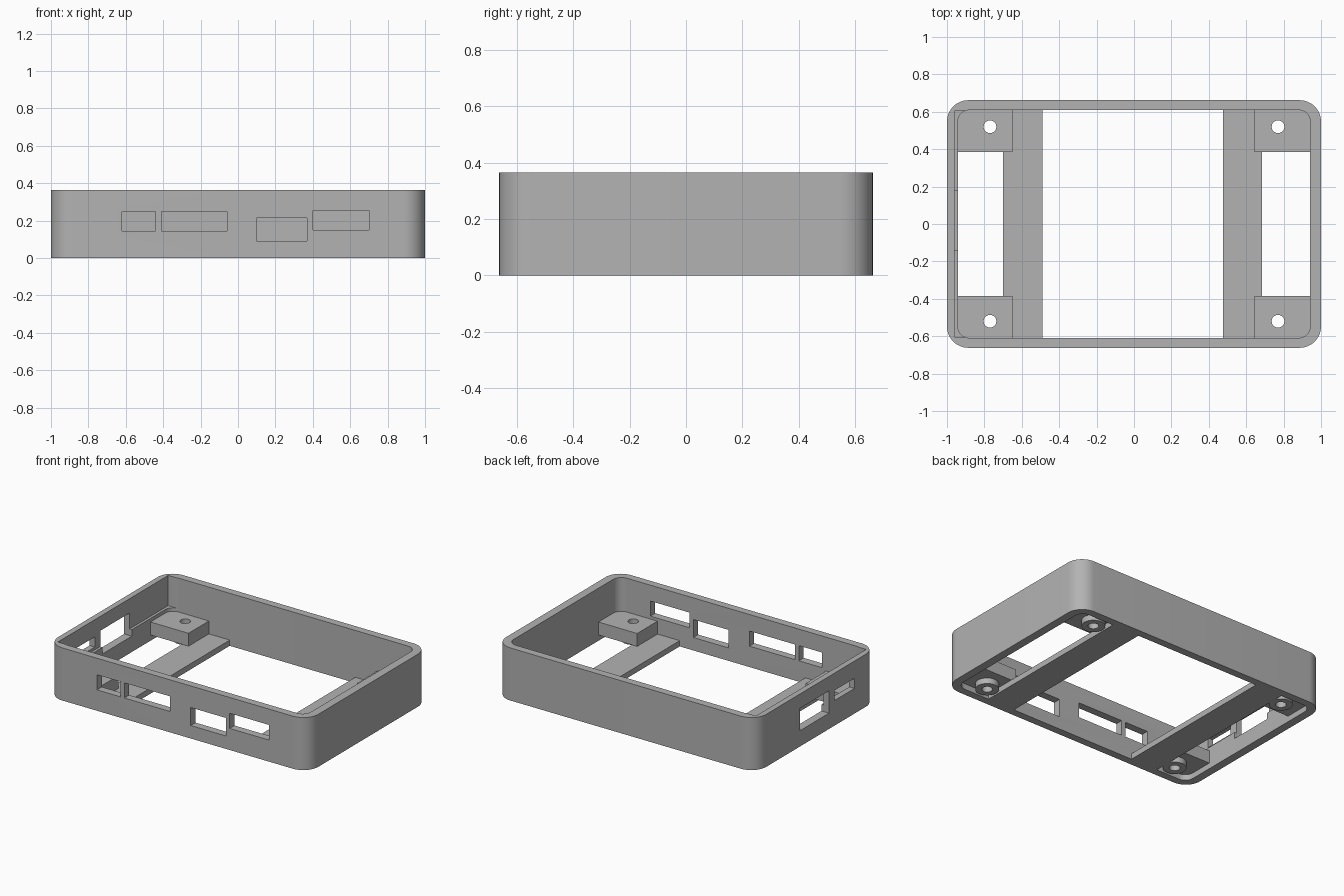
import bpy, bmesh
from math import cos, sin, pi

if "Cube" in bpy.data.objects:
    bpy.data.objects.remove(bpy.data.objects["Cube"])

HEIGHT, FLOOR, POST_TOP = 0.365, 0.04, 0.13

grey = bpy.data.materials.new("grey plastic")
grey.use_nodes = True
colour = (0.45, 0.45, 0.45, 1)
grey.diffuse_color = colour
grey.node_tree.nodes["Principled BSDF"].inputs["Base Color"].default_value = colour


def prism(name, points, z0, z1):
    """Extrude a flat outline from z0 to z1."""
    bm = bmesh.new()
    face = bm.faces.new([bm.verts.new((x, y, z0)) for x, y in points])
    new = bmesh.ops.extrude_face_region(bm, geom=[face])["geom"]
    verts = [v for v in new if isinstance(v, bmesh.types.BMVert)]
    bmesh.ops.translate(bm, verts=verts, vec=(0, 0, z1 - z0))
    bmesh.ops.recalc_face_normals(bm, faces=bm.faces)
    mesh = bpy.data.meshes.new(name)
    bm.to_mesh(mesh)
    bm.free()
    mesh.materials.append(grey)
    obj = bpy.data.objects.new(name, mesh)
    bpy.context.collection.objects.link(obj)
    return obj


def box(name, x0, x1, y0, y1, z0, z1):
    return prism(name, [(x0, y0), (x1, y0), (x1, y1), (x0, y1)], z0, z1)


def rounded(hx, hy, r, steps=12):
    """Rounded rectangle outline."""
    pts = []
    for q, (sx, sy) in enumerate([(1, 1), (-1, 1), (-1, -1), (1, -1)]):
        for i in range(steps + 1):
            a = (q + i / steps) * pi / 2
            pts.append((sx * (hx - r) + r * cos(a), sy * (hy - r) + r * sin(a)))
    return pts


def circle(cx, cy, r, n=32):
    return [(cx + r * cos(2 * pi * i / n), cy + r * sin(2 * pi * i / n)) for i in range(n)]


def combine(obj, other, operation="DIFFERENCE"):
    """Apply a boolean and discard the second object."""
    mod = obj.modifiers.new("boolean", "BOOLEAN")
    mod.operation, mod.solver, mod.object = operation, "EXACT", other
    bpy.ops.object.select_all(action="DESELECT")
    bpy.context.view_layer.objects.active = obj
    obj.select_set(True)
    bpy.ops.object.modifier_apply(modifier=mod.name)
    bpy.data.objects.remove(other)


def smooth(obj):
    bpy.ops.object.select_all(action="DESELECT")
    bpy.context.view_layer.objects.active = obj
    obj.select_set(True)
    bpy.ops.object.shade_smooth_by_angle(angle=0.5)


# Outer wall ring
wall = prism("case_wall", rounded(1, 0.662, 0.115), 0, HEIGHT)
combine(wall, prism("cavity", rounded(0.942, 0.609, 0.062), -0.1, HEIGHT + 0.1))

# Shallow recess along the inside of the right wall, above the board ledge
combine(wall, box("recess", -0.96, -0.85, -0.605, 0.605, 0.155, HEIGHT + 0.1))

# Front port openings: x0, x1, z0, z1
for x0, x1, z0, z1 in [(-0.62, -0.44, 0.145, 0.25), (-0.41, -0.06, 0.145, 0.25),
                       (0.10, 0.37, 0.09, 0.215), (0.40, 0.70, 0.15, 0.255)]:
    combine(wall, box("front_port", x0, x1, -0.8, -0.55, z0, z1))

# Right side port openings: y0, y1, z0, z1
for y0, y1, z0, z1 in [(-0.14, 0.18, 0.11, 0.265), (-0.42, -0.20, 0.175, 0.245)]:
    combine(wall, box("side_port", -1.2, -0.9, y0, y1, z0, z1))
smooth(wall)

# Floor bars joining the front and back walls
box("right_floor_bar", -0.70, -0.49, -0.63, 0.63, 0, FLOOR)
box("left_floor_bar", 0.475, 0.685, -0.63, 0.63, 0, FLOOR)

# Corner mounts: a block with a round boss below and a screw hole through both
for side, sx, inner in [("right", -1, 0.65), ("left", 1, 0.645)]:
    for end, sy in [("front", -1), ("back", 1)]:
        xs = sorted((sx * inner, sx * 0.955))
        ys = sorted((sy * 0.385, sy * 0.625))
        mount = box(f"{end}_{side}_mount", *xs, *ys, FLOOR, POST_TOP)
        cx, cy = sx * 0.77, sy * 0.52
        combine(mount, prism("boss", circle(cx, cy, 0.075), 0, FLOOR + 0.02), "UNION")
        combine(mount, prism("screw_hole", circle(cx, cy, 0.034), -0.1, 0.3))
        smooth(mount)
